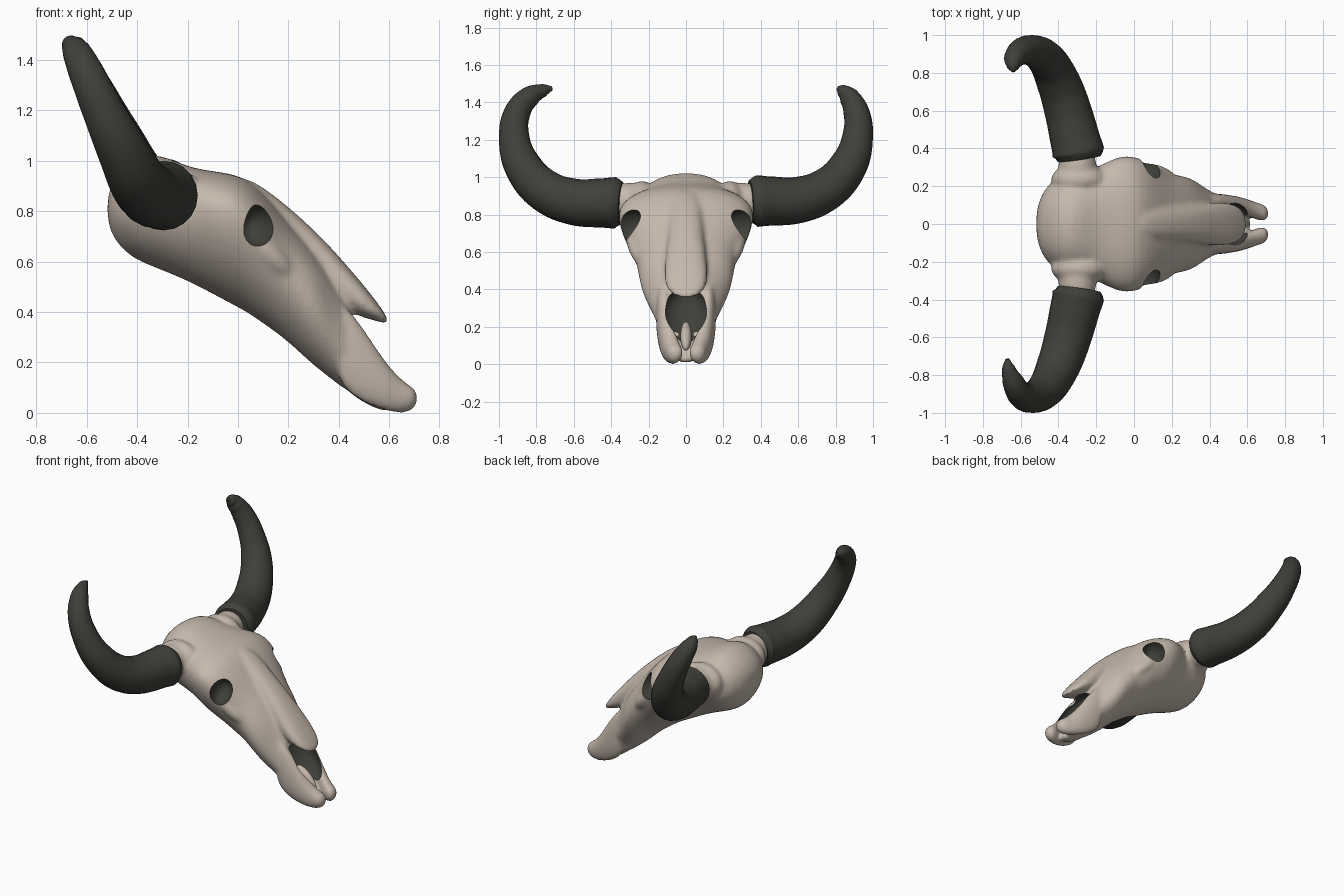
import bpy, bmesh, math
from mathutils import Matrix

if "Cube" in bpy.data.objects:
    bpy.data.objects.remove(bpy.data.objects["Cube"])


def material(name, rgb):
    m = bpy.data.materials.new(name)
    m.use_nodes = True
    m.diffuse_color = (*rgb, 1)
    m.node_tree.nodes["Principled BSDF"].inputs["Base Color"].default_value = (*rgb, 1)
    return m


BONE = material("pale bone", (0.57, 0.49, 0.42))
DARK = material("dark horn", (0.05, 0.051, 0.042))


def power(v, e):
    return math.copysign(abs(v) ** e, v)


def loft(bm, stations, upper=0.9, lower=1.0, sides=24):
    """Closed skin over sections (x, y centre, top z, widest z, bottom z, half width)."""
    rings = []
    for x, yc, zt, zw, zb, w in stations:
        ring = []
        for i in range(sides):
            a = math.tau * i / sides
            e = upper if math.sin(a) >= 0 else lower
            height = zt - zw if math.sin(a) >= 0 else zw - zb
            ring.append(bm.verts.new((x, yc + w * power(math.cos(a), e),
                                      zw + height * power(math.sin(a), e))))
        rings.append(ring)
    for r, s in zip(rings, rings[1:]):
        for i in range(sides):
            j = (i + 1) % sides
            bm.faces.new((r[i], r[j], s[j], s[i]))
    bm.faces.new(rings[0])
    bm.faces.new(rings[-1])


def blob(bm, centre, radii, tilt=0, turn=0):
    m = (Matrix.Translation(centre) @ Matrix.Rotation(turn, 4, 'Z')
         @ Matrix.Rotation(tilt, 4, 'Y') @ Matrix.Diagonal((*radii, 1)))
    bmesh.ops.create_icosphere(bm, subdivisions=4, radius=1, matrix=m)


def finish(bm, name, mat):
    bmesh.ops.recalc_face_normals(bm, faces=bm.faces)
    me = bpy.data.meshes.new(name)
    bm.to_mesh(me)
    bm.free()
    me.materials.append(mat)
    ob = bpy.data.objects.new(name, me)
    bpy.context.collection.objects.link(ob)
    return ob


def select(ob):
    bpy.ops.object.select_all(action='DESELECT')
    ob.select_set(True)
    bpy.context.view_layer.objects.active = ob


# Braincase, eye orbits and cheeks
bm = bmesh.new()
loft(bm, [(-.52, 0, .87, .81, .75, .07), (-.485, 0, .94, .81, .675, .175),
          (-.42, 0, 1.0, .80, .61, .245), (-.33, 0, 1.04, .80, .575, .275),
          (-.22, 0, .985, .80, .53, .29), (-.14, 0, .965, .81, .49, .335),
          (-.05, 0, .955, .80, .44, .372), (.03, 0, .935, .77, .4, .352),
          (.1, 0, .875, .70, .35, .325), (.16, 0, .81, .62, .31, .282),
          (.22, 0, .74, .53, .26, .262), (.3, 0, .65, .44, .185, .25),
          (.36, 0, .57, .36, .14, .205), (.41, 0, .5, .28, .1, .17),
          (.47, 0, .39, .2, .06, .155)],
     upper=0.9, lower=1.15)
# Nasal bridge overhanging the nose opening
loft(bm, [(-.02, 0, .94, .88, .78, .06), (.05, 0, .93, .84, .7, .09),
          (.15, 0, .86, .75, .6, .098), (.25, 0, .775, .65, .5, .1),
          (.35, 0, .68, .56, .43, .108), (.45, 0, .565, .47, .39, .118),
          (.53, 0, .47, .415, .37, .11), (.6, 0, .372, .36, .348, .065)],
     upper=0.8)
for s in (1, -1):
    # Upper jaw prongs
    loft(bm, [(.38, s * .12, .48, .3, .13, .045), (.46, s * .117, .39, .22, .06, .043),
              (.52, s * .109, .305, .16, .03, .043), (.59, s * .092, .195, .1, .005, .045),
              (.65, s * .067, .13, .06, -.006, .046), (.69, s * .059, .105, .06, .008, .045),
              (.712, s * .055, .085, .06, .03, .028)])
    # Cheek bone running forward under each eye
    blob(bm, (.13, s * .265, .625), (.13, .045, .045), tilt=.75, turn=-s * .35)
    # Bone core under each horn, spreading into the skull
    blob(bm, (-.3, s * .3, .87), (.1, .16, .1))
    blob(bm, (-.29, s * .235, .86), (.15, .085, .12))
# Palate between the prongs
blob(bm, (.5, 0, .095), (.14, .09, .045), tilt=.6)
skull = finish(bm, "skull", BONE)

# Eye sockets and nose opening
bm = bmesh.new()
for s in (1, -1):
    blob(bm, (.082, s * .305, .745), (.068, .11, .085), tilt=.3, turn=-s * .35)
blob(bm, (.492, 0, .262), (.175, .125, .09), tilt=.92)
cutter = finish(bm, "socket_cutter", DARK)
cutter.hide_render = True

skull.modifiers.new("round", 'SUBSURF').levels = 1
fuse = skull.modifiers.new("fuse", 'REMESH')
fuse.mode = 'VOXEL'
fuse.voxel_size = .012
soft = skull.modifiers.new("soften", 'SMOOTH')
soft.factor = .5
soft.iterations = 8
cut = skull.modifiers.new("sockets", 'BOOLEAN')
cut.operation = 'DIFFERENCE'
cut.solver = 'EXACT'
cut.material_mode = 'TRANSFER'
cut.object = cutter
select(skull)
bpy.ops.object.convert(target='MESH')
bpy.data.objects.remove(cutter)
select(skull)
bpy.ops.object.shade_smooth_by_angle(angle=math.radians(40))

# Thin wall dividing the nose opening
bm = bmesh.new()
blob(bm, (.53, 0, .15), (.1, .03, .04), tilt=.8)
septum = finish(bm, "nasal_septum", BONE)
select(septum)
bpy.ops.object.shade_smooth_by_angle()


def horn(name, path):
    cu = bpy.data.curves.new(name, 'CURVE')
    cu.dimensions = '3D'
    cu.bevel_depth = 1
    cu.bevel_resolution = 8
    cu.resolution_u = 8
    cu.use_fill_caps = True
    sp = cu.splines.new('BEZIER')
    sp.bezier_points.add(len(path) - 1)
    for p, (x, y, z, r) in zip(sp.bezier_points, path):
        p.co = (x, y, z)
        p.radius = r
        p.handle_left_type = p.handle_right_type = 'AUTO'
    cu.materials.append(DARK)
    ob = bpy.data.objects.new(name, cu)
    bpy.context.collection.objects.link(ob)
    select(ob)
    bpy.ops.object.convert(target='MESH')
    bpy.ops.object.shade_smooth_by_angle(angle=math.radians(50))


# Horns: flared collar, outward sweep, then up and in to the tip
root = [(-.29, .345, .87, .115), (-.295, .38, .872, .138), (-.31, .44, .872, .132),
        (-.35, .6, .878, .124), (-.4, .75, .935, .115), (-.465, .87, 1.065, .1),
        (-.54, .918, 1.22, .082)]
horn("left_horn", root + [(-.602, .91, 1.35, .069), (-.635, .87, 1.43, .054),
                          (-.64, .83, 1.466, .032), (-.64, .808, 1.478, .01)])
horn("right_horn", [(x, -y, z - .01, r) for x, y, z, r in root]
     + [(-.602, -.9, 1.35, .07), (-.64, -.835, 1.43, .057),
        (-.665, -.76, 1.465, .034), (-.67, -.715, 1.475, .011)])
